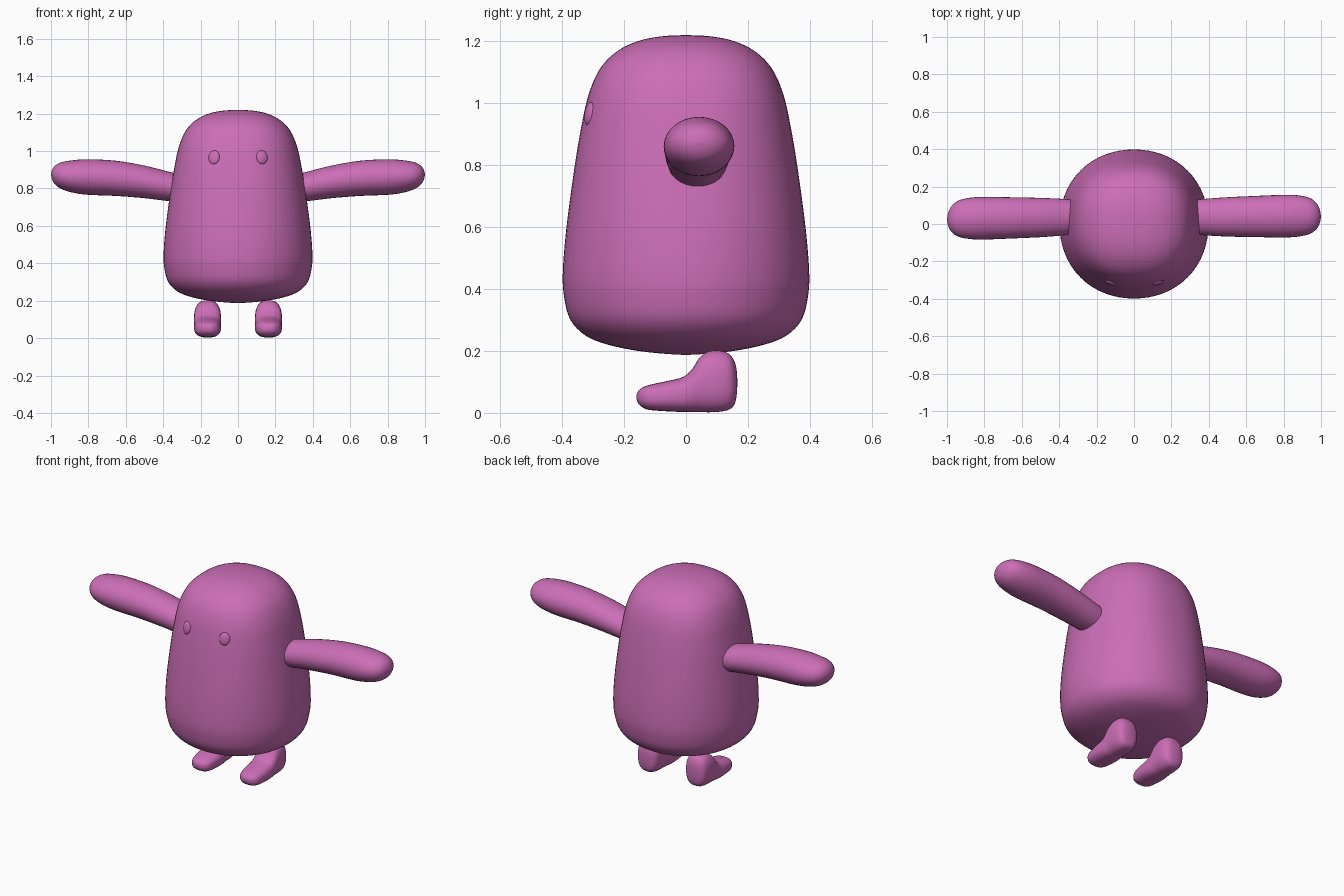
import bpy, bmesh, math
from mathutils import Vector, Matrix

if "Cube" in bpy.data.objects:
    bpy.data.objects.remove(bpy.data.objects["Cube"])

pink = bpy.data.materials.new("pink")
pink.diffuse_color = (0.60, 0.155, 0.47, 1)
pink.use_nodes = True
pink.node_tree.nodes["Principled BSDF"].inputs["Base Color"].default_value = pink.diffuse_color


def finish(name, bm):
    bmesh.ops.recalc_face_normals(bm, faces=bm.faces)
    me = bpy.data.meshes.new(name)
    bm.to_mesh(me)
    bm.free()
    me.materials.append(pink)
    for p in me.polygons:
        p.use_smooth = True
    ob = bpy.data.objects.new(name, me)
    bpy.context.collection.objects.link(ob)
    return ob


def smooth_rows(rows, n=4):
    """Catmull-Rom interpolation of station rows."""
    out = []
    for i in range(len(rows) - 1):
        a, b = rows[max(i - 1, 0)], rows[i]
        c, d = rows[i + 1], rows[min(i + 2, len(rows) - 1)]
        for k in range(n):
            t = k / n
            out.append([0.5 * (2 * q + (r - p) * t + (2 * p - 5 * q + 4 * r - s) * t * t
                               + (3 * q - p - 3 * r + s) * t ** 3)
                        for p, q, r, s in zip(a, b, c, d)])
    return out + [list(rows[-1])]


def loft(name, rows, place, sides=48):
    """Skin superellipse rings; row = (along, mid_u, mid_v, half_u, half_v, exponent)."""
    bm = bmesh.new()
    rings = []
    for w, mu, mv, hu, hv, e in smooth_rows(rows):
        ring = []
        hu, hv = max(hu, 0.0005), max(hv, 0.0005)
        for k in range(sides):
            a = 2 * math.pi * k / sides
            c, s = math.cos(a), math.sin(a)
            f = (abs(c) ** e + abs(s) ** e) ** (-1 / e)
            ring.append(bm.verts.new(place(w, mu + hu * c * f, mv + hv * s * f)))
        rings.append(ring)
    for r0, r1 in zip(rings, rings[1:]):
        for k in range(sides):
            j = (k + 1) % sides
            bm.faces.new((r0[k], r0[j], r1[j], r1[k]))
    bm.faces.new(rings[0])
    bm.faces.new(rings[-1])
    return finish(name, bm)


# Body: tapered rounded column, (height, radius)
profile = [(0.187, 0), (0.191, 0.07), (0.201, 0.16), (0.221, 0.255), (0.25, 0.325),
           (0.30, 0.373), (0.37, 0.393), (0.45, 0.398), (0.60, 0.386), (0.80, 0.359),
           (0.93, 0.337), (1.02, 0.317), (1.09, 0.290), (1.14, 0.255), (1.18, 0.203),
           (1.205, 0.14), (1.217, 0.07), (1.22, 0)]
loft("body", [(z, 0, 0, r, r, 2.08 + 0.27 * min(1, max(0, (z - 0.4) / 0.6)))
              for z, r in profile],
     lambda w, u, v: (u, v, w), 64)

# Arms: (x, mid y, mid z, half y, half z, exponent)
arm = [(0.27, 0.037, 0.795, 0.085, 0.070, 2), (0.36, 0.037, 0.809, 0.096, 0.078, 2),
       (0.50, 0.038, 0.835, 0.105, 0.087, 2), (0.65, 0.040, 0.854, 0.110, 0.094, 2),
       (0.80, 0.042, 0.861, 0.114, 0.095, 2), (0.88, 0.043, 0.864, 0.110, 0.087, 2),
       (0.94, 0.043, 0.868, 0.096, 0.073, 2), (0.975, 0.042, 0.871, 0.070, 0.053, 2),
       (0.993, 0.041, 0.873, 0.037, 0.028, 2), (1.0, 0.040, 0.874, 0, 0, 2)]

# Feet: (y, low z, high z, half width)
foot = [(-0.160, 0.052, 0.052, 0), (-0.157, 0.036, 0.066, 0.025),
        (-0.145, 0.021, 0.079, 0.045), (-0.12, 0.010, 0.090, 0.062),
        (-0.06, 0.005, 0.103, 0.071), (-0.01, 0.003, 0.116, 0.072),
        (0.02, 0.003, 0.142, 0.072), (0.045, 0.003, 0.180, 0.072),
        (0.075, 0.002, 0.199, 0.072), (0.11, 0.004, 0.201, 0.071),
        (0.14, 0.011, 0.190, 0.064), (0.157, 0.028, 0.165, 0.048),
        (0.164, 0.060, 0.135, 0.025), (0.166, 0.098, 0.098, 0)]

for side, s in (("right", 1), ("left", -1)):
    dy = 0 if s > 0 else -0.01
    loft(side + "_arm", arm,
         lambda w, u, v: (s * w, u + dy * max(0, w - 0.36) / 0.4, v), 32)
    loft(side + "_foot", [(y, 0, (a + b) / 2, h, (b - a) / 2, 2.6) for y, a, b, h in foot],
         lambda w, u, v: (s * 0.163 + u, w, v), 32)

    # Eye: thin disc lying on the face
    bm = bmesh.new()
    normal = Vector((s * 0.33, -0.92, 0.17))
    bmesh.ops.create_uvsphere(
        bm, u_segments=24, v_segments=12, radius=1,
        matrix=Matrix.Translation((s * 0.128, -0.312, 0.966))
        @ normal.to_track_quat('Z', 'Y').to_matrix().to_4x4()
        @ Matrix.Diagonal((0.031, 0.038, 0.013, 1)))
    finish(side + "_eye", bm)
